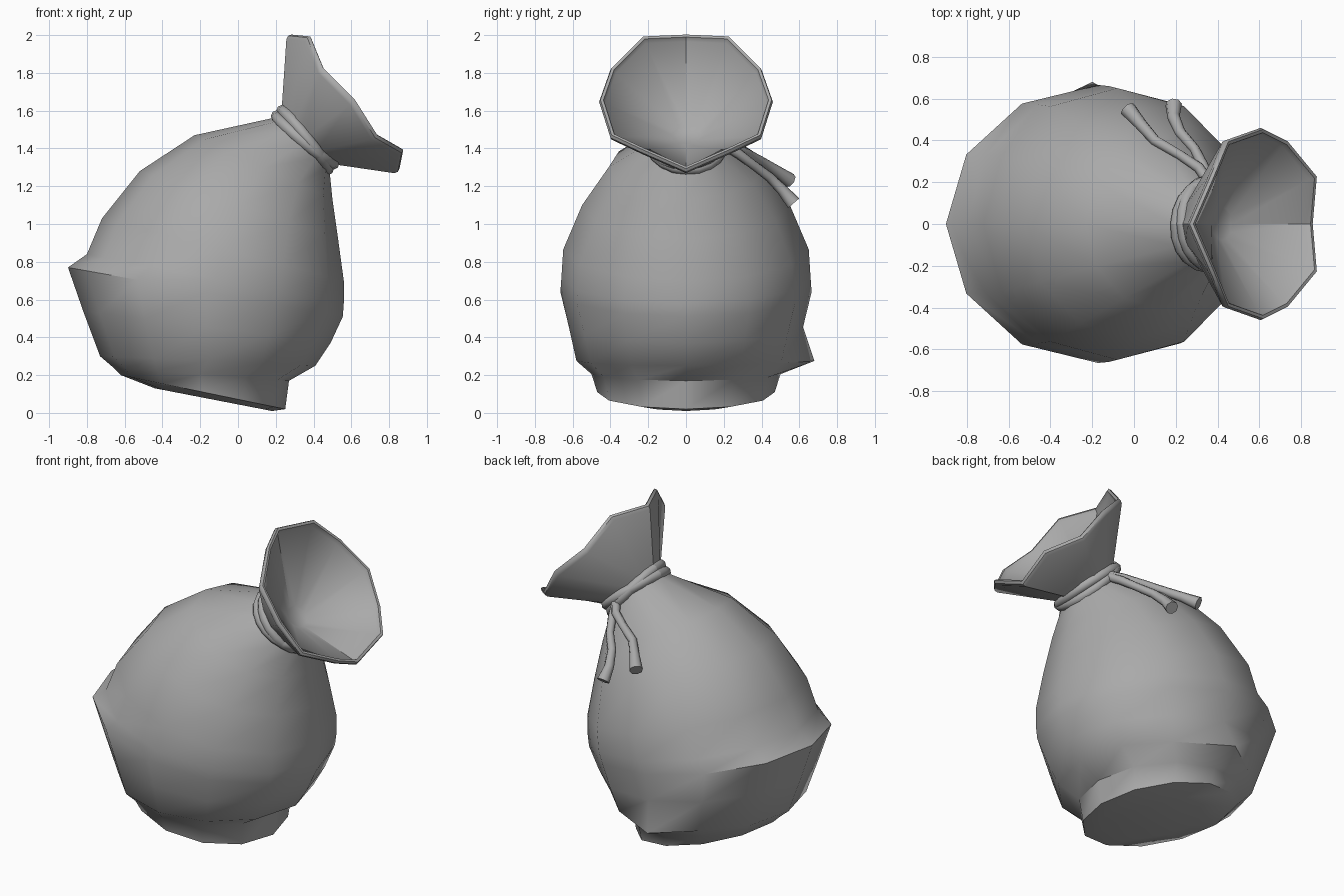
import bpy, bmesh, math
from mathutils import Vector

cube = bpy.data.objects.get("Cube")
if cube:
    bpy.data.objects.remove(cube, do_unlink=True)

SIDES = 12

cloth = bpy.data.materials.new("grey_cloth")
cloth.use_nodes = True
cloth.diffuse_color = (0.4, 0.4, 0.4, 1)
cloth.node_tree.nodes["Principled BSDF"].inputs["Base Color"].default_value = (0.4, 0.4, 0.4, 1)


def tilted_ring(left, right, width, sides=SIDES):
    """Slanted ellipse between a left and a right point in the xz plane."""
    a, b = Vector((left[0], 0, left[1])), Vector((right[0], 0, right[1]))
    ring = []
    for i in range(sides):
        t = math.tau * i / sides
        p = a.lerp(b, (1 - math.cos(t)) / 2)
        p.y = width * math.sin(t)
        ring.append(p)
    return ring


def loft(name, rings, cap_start=False, cap_end=False, angle=50):
    bm = bmesh.new()
    loops = [[bm.verts.new(p) for p in ring] for ring in rings]
    for a, b in zip(loops, loops[1:]):
        n = len(a)
        for i in range(n):
            j = (i + 1) % n
            bm.faces.new((a[i], a[j], b[j], b[i]))
    if cap_start:
        bm.faces.new(loops[0])
    if cap_end:
        bm.faces.new(loops[-1])
    bmesh.ops.recalc_face_normals(bm, faces=bm.faces)
    mesh = bpy.data.meshes.new(name)
    bm.to_mesh(mesh)
    bm.free()
    obj = bpy.data.objects.new(name, mesh)
    bpy.context.collection.objects.link(obj)
    mesh.materials.append(cloth)
    bpy.ops.object.select_all(action='DESELECT')
    obj.select_set(True)
    bpy.context.view_layer.objects.active = obj
    bpy.ops.object.shade_smooth_by_angle(angle=math.radians(angle))
    return obj


def tube(name, path, radii, sides=8, closed=False):
    """Sweep a circle along a path."""
    pts = [Vector(p) for p in path]
    n = len(pts)
    rings = []
    for k, p in enumerate(pts):
        if closed:
            d = pts[(k + 1) % n] - pts[k - 1]
        else:
            d = pts[min(k + 1, n - 1)] - pts[max(k - 1, 0)]
        d.normalize()
        u = d.cross(Vector((0.69, 0, -0.72)) if not closed else Vector((0.69, 0, 0.72))).normalized()
        v = d.cross(u)
        r = radii[k % len(radii)]
        rings.append([p + r * (math.cos(math.tau * i / sides) * u + math.sin(math.tau * i / sides) * v)
                      for i in range(sides)])
    if closed:
        rings.append(rings[0])
    return loft(name, rings, not closed, not closed)


# Sack body: slanted rings from the neck down to the folded base
body_rings = [tilted_ring(*r) for r in (
    ((0.23, 1.59), (0.48, 1.32), 0.18),
    ((0.18, 1.56), (0.485, 1.28), 0.21),
    ((-0.23, 1.47), (0.50, 1.13), 0.41),
    ((-0.52, 1.28), (0.53, 0.92), 0.55),
    ((-0.72, 1.03), (0.56, 0.70), 0.65),
    ((-0.80, 0.84), (0.56, 0.58), 0.66),
    ((-0.90, 0.77), (0.555, 0.51), 0.665),
    ((-0.82, 0.54), (0.49, 0.37), 0.62),
    ((-0.73, 0.30), (0.41, 0.25), 0.58),
    ((-0.66, 0.24), (0.27, 0.17), 0.50),
    ((-0.62, 0.20), (0.25, 0.02), 0.47),
    ((-0.44, 0.13), (0.18, 0.01), 0.30),
)]
# Pulled-out fold at the back of the lower rim
body_rings[8][3] += Vector((-0.04, 0.10, 0))
loft("sack_body", body_rings, cap_end=True)

# Flared mouth: half the rim is listed, the other half mirrors it
half_rim = [(0.27, 0, 2.0), (0.37, 0.23, 1.99), (0.44, 0.40, 1.82), (0.61, 0.46, 1.65),
            (0.73, 0.40, 1.46), (0.87, 0.23, 1.38), (0.85, 0, 1.28)]
rim = [Vector(p) for p in half_rim]
rim += [Vector((p.x, -p.y, p.z)) for p in reversed(rim[1:-1])]
centre = sum(rim, Vector()) / SIDES
axis = Vector((0.75, 0, 0.66))


def inset(scale, lift):
    return [centre + (p - centre) * scale + axis * lift for p in rim]


throat = tilted_ring((0.37, 1.52), (0.47, 1.42), 0.08)
loft("sack_mouth", [body_rings[0], inset(0.985, -0.025), inset(1.0, -0.005), inset(0.985, 0.012),
                    inset(0.95, 0.01), inset(0.93, -0.015), throat], cap_end=True, angle=40)

# Rope wound twice around the neck
for name, tilt in (("rope_loop_upper", 0.025), ("rope_loop_lower", -0.025)):
    path = []
    for i, p in enumerate(tilted_ring((0.22, 1.585), (0.49, 1.305), 0.20, 20)):
        path.append(p + Vector((0.7, 0, 0.7)) * tilt * math.cos(math.tau * i / 20 + 0.6))
    tube(name, path, [0.032], closed=True)

# Two loose rope ends with flared tips
radii = [0.028, 0.026, 0.024, 0.026, 0.030, 0.040]
tube("rope_end_back", [(0.36, 0.20, 1.43), (0.31, 0.27, 1.40), (0.22, 0.33, 1.37),
                       (0.10, 0.40, 1.33), (0.03, 0.48, 1.28), (-0.03, 0.55, 1.23)], radii)
tube("rope_end_front", [(0.36, 0.20, 1.42), (0.33, 0.28, 1.37), (0.29, 0.36, 1.31),
                        (0.22, 0.44, 1.25), (0.19, 0.51, 1.18), (0.19, 0.57, 1.11)], radii)
